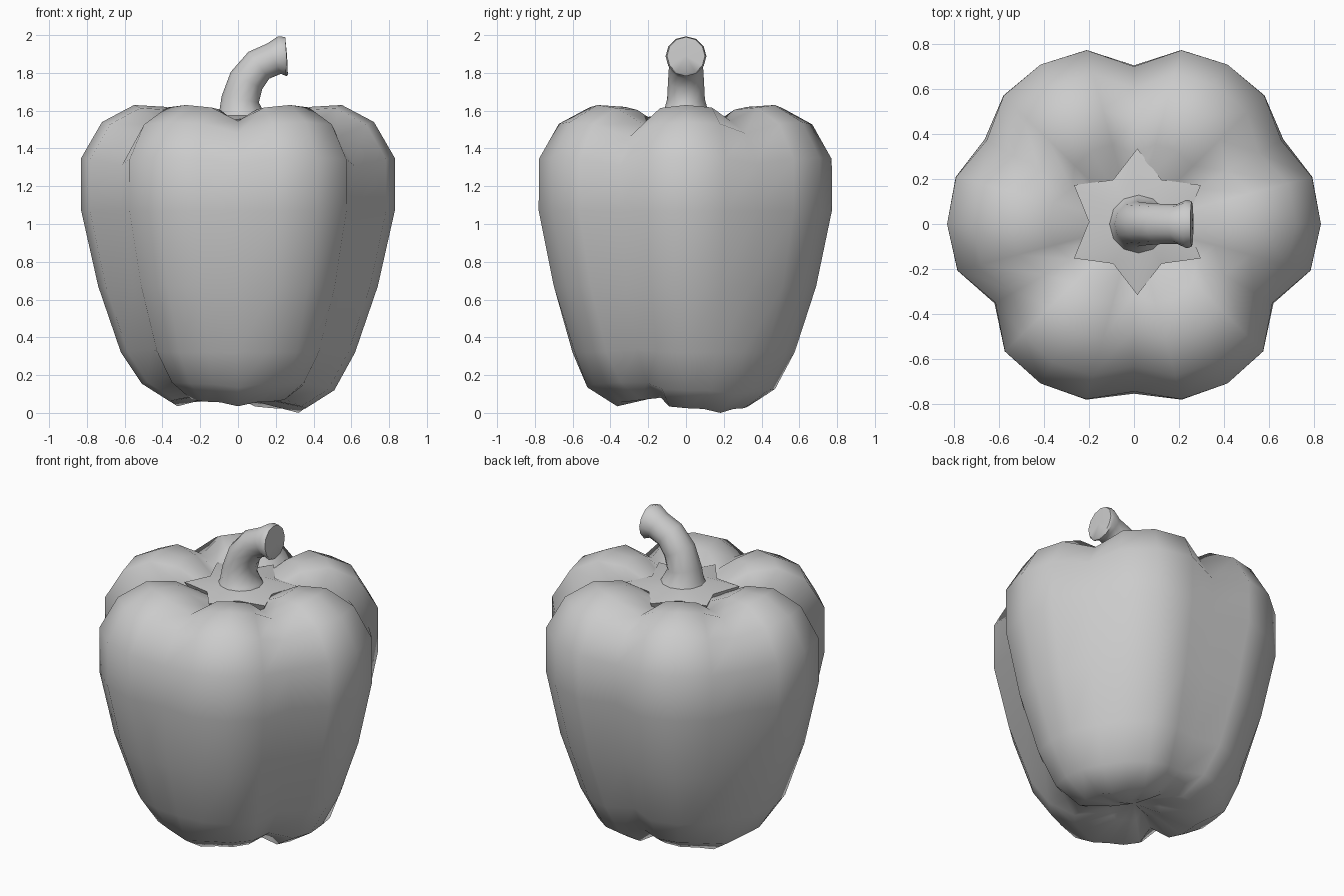
import bpy, bmesh, math
from mathutils import Vector

if "Cube" in bpy.data.objects:
    bpy.data.objects.remove(bpy.data.objects["Cube"])


def loft(name, rings, start, end):
    """Skin a list of equal-length closed rings and fan the ends to points."""
    bm = bmesh.new()
    rows = [[bm.verts.new(p) for p in ring] for ring in rings]
    n = len(rows[0])
    for a, b in zip(rows, rows[1:]):
        for i in range(n):
            j = (i + 1) % n
            bm.faces.new((a[i], a[j], b[j], b[i]))
    for row, point in ((rows[0], start), (rows[-1], end)):
        tip = bm.verts.new(point)
        for i in range(n):
            bm.faces.new((row[i], row[(i + 1) % n], tip))
    bmesh.ops.recalc_face_normals(bm, faces=bm.faces)
    mesh = bpy.data.meshes.new(name)
    bm.to_mesh(mesh)
    bm.free()
    obj = bpy.data.objects.new(name, mesh)
    bpy.context.collection.objects.link(obj)
    bpy.ops.object.select_all(action='DESELECT')
    obj.select_set(True)
    bpy.context.view_layer.objects.active = obj
    return obj


# Body: (radius, height) along a lobe, a shallow crease and a deep crease
rows = [
    ((.15, .07), (.15, .05), (.12, .11)),
    ((.36, .025), (.37, .0), (.27, .08)),
    ((.51, .12), (.53, .10), (.42, .16)),
    ((.62, .32), (.61, .32), (.53, .34)),
    ((.74, .67), (.71, .67), (.64, .67)),
    ((.83, 1.07), (.765, 1.07), (.715, 1.07)),
    ((.83, 1.35), (.755, 1.32), (.71, 1.31)),
    ((.72, 1.54), (.64, 1.48), (.61, 1.46)),
    ((.55, 1.63), (.48, 1.545), (.46, 1.53)),
    ((.38, 1.62), (.32, 1.53), (.32, 1.52)),
    ((.22, 1.53), (.20, 1.50), (.20, 1.50)),
]
rings = []
for k, (lobe, shallow, deep) in enumerate(rows):
    ring = []
    for i in range(24):
        deg = i * 15
        a = math.radians(deg)
        w = abs(math.cos(3 * a)) ** 0.5
        # creases alternate: deep at 90, 210 and 330 degrees
        crease = deep if math.sin(3 * a) < 0 else shallow
        r = crease[0] + (lobe[0] - crease[0]) * w
        z = crease[1] + (lobe[1] - crease[1]) * w
        if k < 3 and 90 < deg < 330:
            z += .035
        ring.append((r * math.cos(a), .985 * r * math.sin(a), z))
    rings.append(ring)
body = loft("pepper_body", rings, (0, 0, .13), (0, 0, 1.48))
bpy.ops.object.shade_smooth()


# Calyx: six-pointed star under the stem
def star(tip, inner, z_tip, z_inner):
    pts = []
    for i in range(12):
        a = math.radians(30 * i)
        r, z = (tip, z_tip) if i % 2 else (inner, z_inner)
        pts.append((.015 + r * math.cos(a), .01 + r * math.sin(a), z))
    return pts


loft("calyx", [star(.29, .19, 1.50, 1.50), star(.325, .215, 1.555, 1.55),
               star(.14, .14, 1.575, 1.575)], (.015, .01, 1.49), (.015, .01, 1.58))
bpy.ops.object.shade_smooth_by_angle(angle=math.radians(35))

# Stem: (x, z, radius, tilt of the ring towards +x in degrees)
path = [(.02, 1.54, .15, 0), (.02, 1.59, .12, 0), (.012, 1.66, .10, 10),
        (.045, 1.76, .095, 28), (.11, 1.84, .09, 52), (.19, 1.875, .088, 65),
        (.235, 1.888, .108, 78), (.257, 1.89, .10, 86)]
stem_rings = []
for x, z, r, tilt in path:
    t = math.radians(tilt)
    u = Vector((math.cos(t), 0, -math.sin(t)))
    stem_rings.append([Vector((x, 0, z)) + u * (r * math.cos(i * math.pi / 6))
                       + Vector((0, r * math.sin(i * math.pi / 6), 0)) for i in range(12)])
loft("stem", stem_rings, (.02, 0, 1.54), (.26, 0, 1.89))
bpy.ops.object.shade_smooth_by_angle(angle=math.radians(50))
